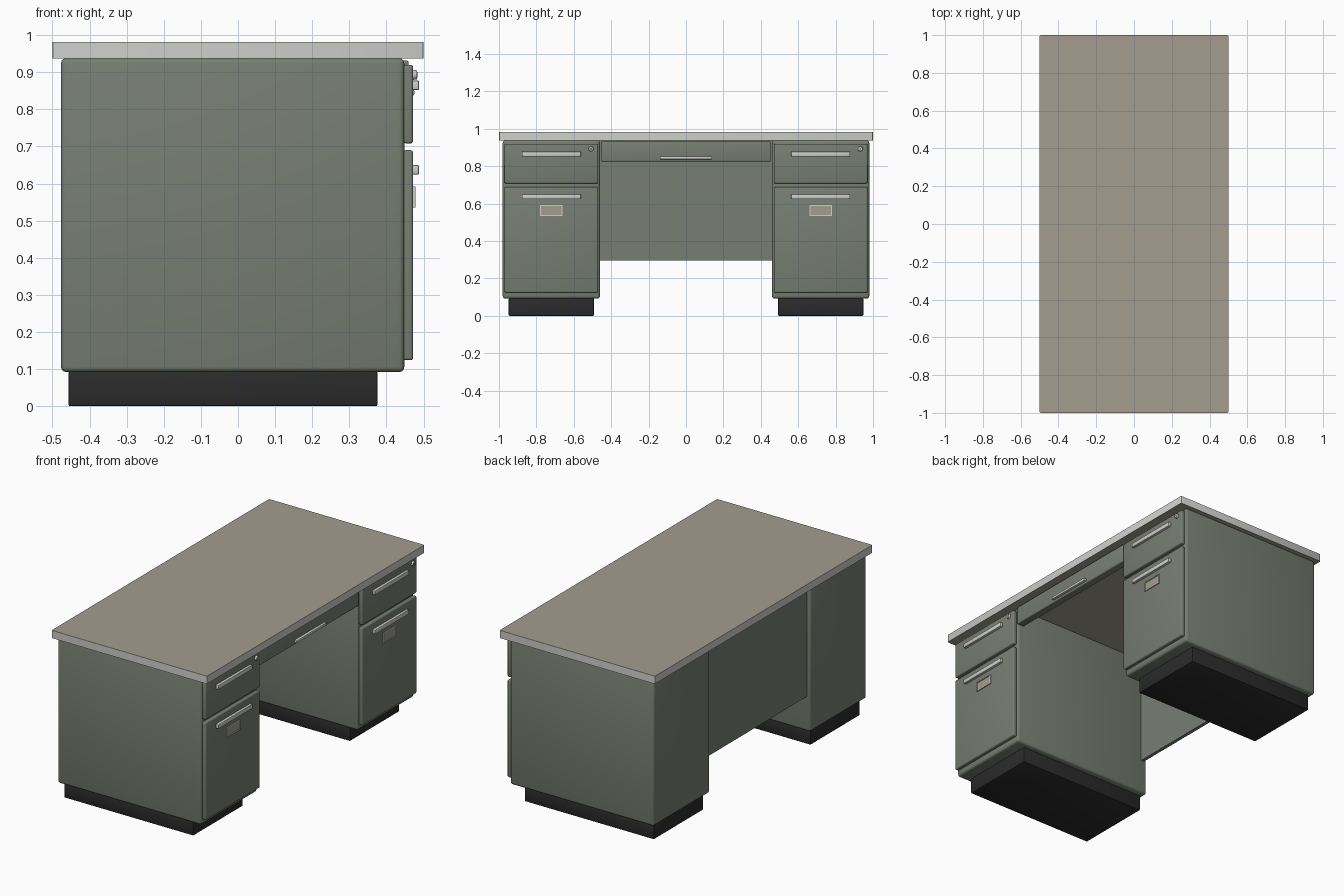
import bpy, bmesh, math
from mathutils import Matrix, Vector

if "Cube" in bpy.data.objects:
    bpy.data.objects.remove(bpy.data.objects["Cube"])


def mat(name, r, g, b):
    m = bpy.data.materials.new(name)
    m.diffuse_color = (r, g, b, 1)
    m.use_nodes = True
    m.node_tree.nodes["Principled BSDF"].inputs["Base Color"].default_value = m.diffuse_color
    return m


GREEN = mat("green grey paint", 0.185, 0.21, 0.172)
LAMINATE = mat("beige laminate", 0.37, 0.335, 0.275)
METAL = mat("light metal", 0.62, 0.62, 0.60)
BLACK = mat("black base", 0.024, 0.024, 0.024)


def finish(name, bm, mats, smooth=True):
    me = bpy.data.meshes.new(name)
    bm.to_mesh(me)
    bm.free()
    ob = bpy.data.objects.new(name, me)
    bpy.context.collection.objects.link(ob)
    for m in mats:
        me.materials.append(m)
    if smooth:
        bpy.ops.object.select_all(action='DESELECT')
        ob.select_set(True)
        bpy.context.view_layer.objects.active = ob
        bpy.ops.object.shade_smooth_by_angle(angle=math.radians(35))
    return ob


def box_bm(x, y, z, bevel=0.0, seg=3, only_vertical=False):
    """Box from (min, max) ranges, with optional rounded edges."""
    bm = bmesh.new()
    size = Vector((x[1] - x[0], y[1] - y[0], z[1] - z[0]))
    mid = Vector((sum(x), sum(y), sum(z))) / 2
    bmesh.ops.create_cube(bm, size=1, matrix=Matrix.Translation(mid) @ Matrix.Diagonal((*size, 1)))
    if bevel:
        edges = [e for e in bm.edges if not only_vertical
                 or abs(e.verts[0].co.z - e.verts[1].co.z) > 1e-4]
        bmesh.ops.bevel(bm, geom=edges, offset=bevel, segments=seg, profile=0.5, affect='EDGES')
    return bm


def box(name, x, y, z, m, bevel=0.0, seg=3):
    return finish(name, box_bm(x, y, z, bevel, seg), [m])


def disc(name, x, y, z, r, depth, m):
    bm = bmesh.new()
    rot = Matrix.Rotation(math.pi / 2, 4, 'Y')
    bmesh.ops.create_cone(bm, cap_ends=True, segments=20, radius1=r, radius2=r * 0.85, depth=depth,
                          matrix=Matrix.Translation((x, y, z)) @ rot)
    return finish(name, bm, [m])


def span(c, half):
    return (c - half, c + half)


# desk top: laminate faces with a metal edge band
bm = box_bm((-0.5, 0.5), (-1, 1), (0.937, 0.982), 0.006, 2, True)
for f in bm.faces:
    f.material_index = 1 if abs(f.normal.z) < 0.5 else 0
finish("desk_top", bm, [LAMINATE, METAL])

# two identical pedestals (repeated, not mirrored: the lock is always on +y)
for side, c in (("left", -0.72), ("right", 0.72)):
    box(f"{side}_plinth", (-0.457, 0.376), span(c, 0.228), (0, 0.094), BLACK, 0.005, 2)
    box(f"{side}_pedestal", (-0.477, 0.448), span(c, 0.26), (0.092, 0.938), GREEN, 0.014)

    # drawer fronts with bar pulls
    for part, z, hz in (("upper", (0.708, 0.92), 0.865), ("lower", (0.124, 0.69), 0.637)):
        box(f"{side}_{part}_drawer_front", (0.446, 0.472), span(c, 0.25), z, GREEN, 0.007)
        box(f"{side}_{part}_pull", (0.470, 0.488), span(c, 0.158), span(hz, 0.013), METAL, 0.004, 2)

    # lock with a dark keyhole
    disc(f"{side}_lock", 0.476, c + 0.212, 0.893, 0.014, 0.014, METAL)
    box(f"{side}_keyhole", (0.482, 0.4836), span(c + 0.212, 0.002), span(0.893, 0.007), BLACK)

    # label holder: inset frame around a card
    bm = box_bm((0.470, 0.478), span(c, 0.06), (0.535, 0.592))
    front = [f for f in bm.faces if f.normal.x > 0.9]
    bmesh.ops.inset_region(bm, faces=front, thickness=0.007, depth=0)
    bmesh.ops.inset_region(bm, faces=front, thickness=0.0005, depth=-0.004)
    front[0].material_index = 1
    finish(f"{side}_label_holder", bm, [METAL, LAMINATE], False)

# centre drawer front and its pull
box("centre_drawer_front", (0.412, 0.46), (-0.453, 0.453), (0.825, 0.932), GREEN, 0.006)
box("centre_pull", (0.457, 0.475), (-0.14, 0.14), (0.837, 0.853), METAL, 0.004, 2)

# modesty panel at the back of the kneehole
box("modesty_panel", (-0.457, -0.437), (-0.465, 0.465), (0.295, 0.938), GREEN)
